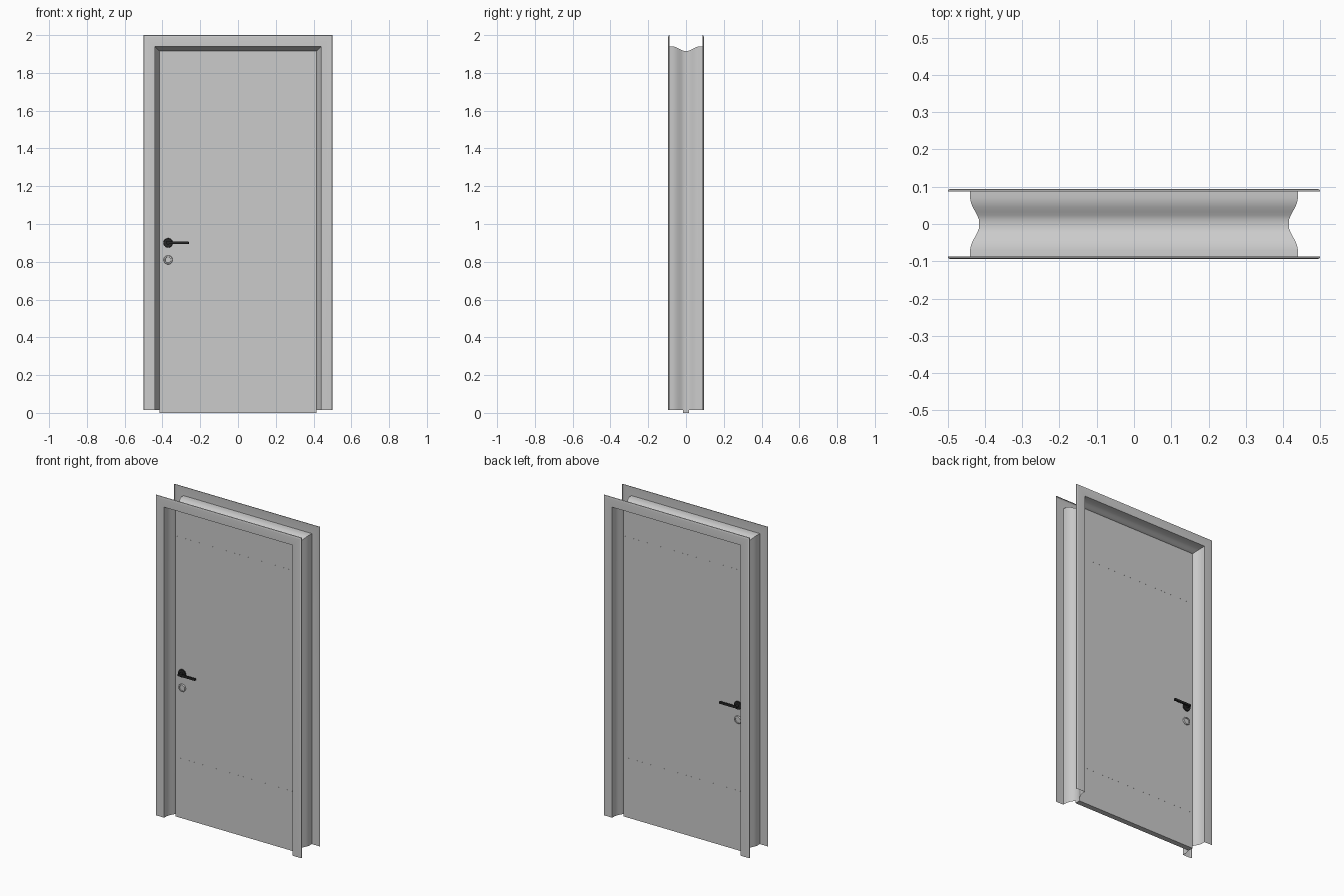
import bpy, bmesh, math
from mathutils import Matrix

if "Cube" in bpy.data.objects:
    bpy.data.objects.remove(bpy.data.objects["Cube"])


def finish(bm, name, mat=None, angle=30):
    me = bpy.data.meshes.new(name)
    bm.to_mesh(me)
    bm.free()
    ob = bpy.data.objects.new(name, me)
    bpy.context.collection.objects.link(ob)
    if mat:
        me.materials.append(mat)
    bpy.ops.object.select_all(action='DESELECT')
    ob.select_set(True)
    bpy.context.view_layer.objects.active = ob
    bpy.ops.object.shade_smooth_by_angle(angle=math.radians(angle))
    return ob


def colour(name, rgb):
    m = bpy.data.materials.new(name)
    m.diffuse_color = (*rgb, 1)
    m.use_nodes = True
    m.node_tree.nodes["Principled BSDF"].inputs["Base Color"].default_value = m.diffuse_color
    return m


def box(name, x, y, z, bevel=0, mat=None):
    bm = bmesh.new()
    size = [b - a for a, b in (x, y, z)]
    mid = [(a + b) / 2 for a, b in (x, y, z)]
    bmesh.ops.create_cube(bm, size=1, matrix=Matrix.Translation(mid) @ Matrix.Diagonal((*size, 1)))
    if bevel:
        bmesh.ops.bevel(bm, geom=bm.edges[:], offset=bevel, segments=2, affect='EDGES', profile=0.5)
    return finish(bm, name, mat)


def lathe(name, x, z, side, profile, mat, n=32):
    """Revolve (radius, depth) points around an axis along y."""
    bm = bmesh.new()
    rings = [[bm.verts.new((x + r * math.cos(2 * math.pi * i / n), side * y,
                            z + r * math.sin(2 * math.pi * i / n))) for i in range(n)]
             for r, y in profile]
    for a, b in zip(rings, rings[1:]):
        for i in range(n):
            j = (i + 1) % n
            bm.faces.new((a[i], a[j], b[j], b[i]))
    bm.faces.new(rings[-1])
    bmesh.ops.recalc_face_normals(bm, faces=bm.faces)
    return finish(bm, name, mat)


black = colour("black_metal", (0.02, 0.02, 0.02))
light = colour("light_metal", (0.9, 0.9, 0.9))

# Frame: sheet profile (offset from opening, depth), mirrored front to back
half = [(0.5, 0.0875), (0.4985, 0.0915), (0.495, 0.0937), (0.489, 0.0945),
        (0.44, 0.0945), (0.44, 0.070), (0.4375, 0.057), (0.4325, 0.045),
        (0.426, 0.033), (0.4205, 0.023), (0.4165, 0.0125)]
profile = [(d, -y) for d, y in half] + [(d, y) for d, y in reversed(half)]
bm = bmesh.new()
rows = [[bm.verts.new(p) for p in
         ((-d, y, 0.015), (-d, y, 1.5 + d), (d, y, 1.5 + d), (d, y, 0.015))]
        for d, y in profile]
for a, b in zip(rows, rows[1:]):
    for i in range(3):
        bm.faces.new((a[i], a[i + 1], b[i + 1], b[i]))
bmesh.ops.recalc_face_normals(bm, faces=bm.faces)
finish(bm, "door_frame")

# Door leaf with two flush cross bands
box("door_leaf", (-0.416, 0.416), (-0.017, 0.017), (0, 1.916))
for label, z in (("lower", (0.23, 0.37)), ("upper", (1.59, 1.74))):
    box(label + "_band", (-0.416, 0.416), (-0.0173, 0.0173), z)

# Handle set and lock on both faces
for label, s in (("front", -1), ("back", 1)):
    lathe(label + "_handle_rose", -0.37, 0.9, s,
          [(0.025, 0.016), (0.025, 0.023), (0.0235, 0.025), (0.009, 0.025),
           (0.009, 0.046)], black)
    box(label + "_handle_lever", (-0.379, -0.26), tuple(sorted((s * 0.039, s * 0.052))),
        (0.893, 0.907), 0.003, black)
    lathe(label + "_lock_ring", -0.37, 0.81, s,
          [(0.024, 0.016), (0.024, 0.022), (0.022, 0.025), (0.016, 0.025),
           (0.015, 0.021)], light)
